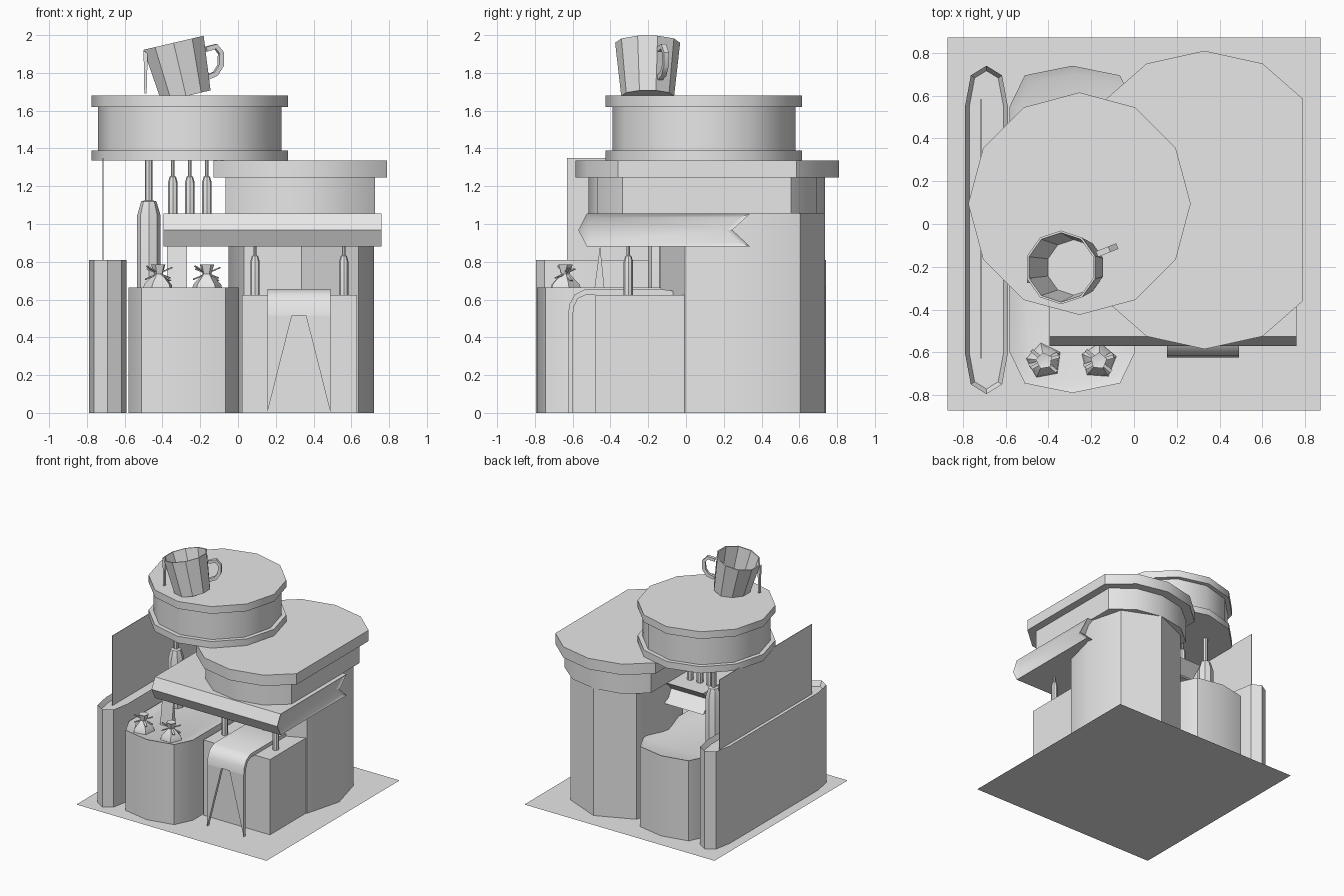
import bpy, bmesh, math
from mathutils import Matrix, Vector

old = bpy.data.objects.get("Cube")
if old:
    bpy.data.objects.remove(old, do_unlink=True)

grey = bpy.data.materials.new("plain_grey")
grey.use_nodes = True
grey.diffuse_color = (0.8, 0.8, 0.8, 1)
grey.node_tree.nodes["Principled BSDF"].inputs["Base Color"].default_value = (0.8, 0.8, 0.8, 1)


def finish(name, bm):
    """Turn a bmesh into a shaded object."""
    bmesh.ops.remove_doubles(bm, verts=bm.verts, dist=0.0001)
    bmesh.ops.recalc_face_normals(bm, faces=bm.faces)
    mesh = bpy.data.meshes.new(name)
    bm.to_mesh(mesh)
    bm.free()
    mesh.materials.append(grey)
    ob = bpy.data.objects.new(name, mesh)
    bpy.context.collection.objects.link(ob)
    bpy.ops.object.select_all(action='DESELECT')
    ob.select_set(True)
    bpy.context.view_layer.objects.active = ob
    bpy.ops.object.shade_smooth_by_angle(angle=math.radians(35))
    return ob


# Where the two outline coordinates and the depth go for each axis
PLACE = {'x': lambda a, b, d: (d, a, b),
         'y': lambda a, b, d: (a, d, b),
         'z': lambda a, b, d: (a, b, d)}


def prism(name, pts, lo, hi, axis='z', inset=0, depth=0, both=False):
    """Extrude an outline along an axis, with optional recessed ends."""
    bm = bmesh.new()
    put = PLACE[axis]
    base = [bm.verts.new(put(a, b, lo)) for a, b in pts]
    top = [bm.verts.new(put(a, b, hi)) for a, b in pts]
    ends = [bm.faces.new(top)] + [bm.faces.new(base[::-1])]
    n = len(pts)
    for i in range(n):
        j = (i + 1) % n
        bm.faces.new((base[i], base[j], top[j], top[i]))
    bmesh.ops.recalc_face_normals(bm, faces=bm.faces)
    if inset:
        for face in ends if both else ends[:1]:
            bmesh.ops.inset_region(bm, faces=[face], thickness=inset,
                                   depth=-depth, use_even_offset=True)
    return finish(name, bm)


def box(name, x0, x1, y0, y1, z0, z1):
    return prism(name, [(x0, y0), (x1, y0), (x1, y1), (x0, y1)], z0, z1)


def lathe(name, profile, sides, loc, tilt=0.0, turn=0.0):
    """Revolve (radius, height) points around a vertical or tilted axis."""
    bm = bmesh.new()
    rings = []
    for r, z in profile:
        count = sides if r > 0 else 1
        rings.append([bm.verts.new((r * math.cos(turn + math.tau * i / sides),
                                    r * math.sin(turn + math.tau * i / sides), z))
                      for i in range(count)])
    for a, b in zip(rings, rings[1:]):
        for i in range(sides):
            j = (i + 1) % sides
            corners = [a[i % len(a)], a[j % len(a)], b[j % len(b)], b[i % len(b)]]
            bm.faces.new(list(dict.fromkeys(corners)))
    bm.transform(Matrix.Translation(loc) @ Matrix.Rotation(tilt, 4, 'Y'))
    return finish(name, bm)


def capsule(cx, w, y0, y1, k, d1, d2):
    """Long outline with faceted round ends."""
    half = [(0, y0), (k * w, y0 + d1), (w, y0 + d2)]
    if y1 - d2 > y0 + d2 + 0.001:
        half.append((w, y1 - d2))
    half += [(k * w, y1 - d1), (0, y1)]
    return [(cx + x, y) for x, y in half] + [(cx - x, y) for x, y in half[-2:0:-1]]


# Ground sheet
bm = bmesh.new()
bmesh.ops.create_grid(bm, x_segments=1, y_segments=1, size=0.873)
finish("ground_sheet", bm)

# Main tower with overhanging top
prism("tower_base", capsule(0.335, 0.385, -0.135, 0.735, 0.79, 0.13, 0.435), 0, 1.055)
prism("tower_upper", capsule(0.33, 0.395, -0.515, 0.735, 0.58, 0.045, 0.18), 1.055, 1.245)
prism("tower_cap", capsule(0.33, 0.46, -0.585, 0.81, 0.59, 0.06, 0.225), 1.245, 1.335)

# Round upper drum with two flanges
R, r = 0.52, 0.485
lathe("upper_drum", [(0, 1.335), (R, 1.335), (R, 1.39), (r, 1.39), (r, 1.62),
                     (R, 1.62), (R, 1.68), (0, 1.68)], 12, (-0.255, 0.095, 0))

# Rounded side buildings with recessed tops
prism("low_tub", capsule(-0.288, 0.293, -0.79, 0.74, 0.76, 0.045, 0.19), 0, 0.665,
      inset=0.04, depth=0.015)
prism("side_tray", capsule(-0.69, 0.1, -0.795, 0.74, 0.73, 0.045, 0.19), 0, 0.81,
      inset=0.02, depth=0.04)
box("side_panel", -0.717, -0.713, -0.63, 0.585, 0.7, 1.35)

# Ribbon shaped slab with pointed front and notched back
prism("ribbon_slab", [(-0.57, 0.968), (-0.525, 0.88), (0.34, 0.88), (0.245, 0.968),
                      (0.34, 1.055), (-0.525, 1.055)], -0.395, 0.76, 'x',
      inset=0.022, depth=0.015, both=True)
prism("slab_wedge", [(-0.487, 0.64), (-0.43, 0.64), (-0.455, 0.885)], -0.375, -0.27, 'x')

# Front counter
box("counter", 0.02, 0.63, -0.48, 0.1, 0, 0.625)

# Cloth draped over the counter
prism("cloth_top", [(-0.065, 0.625), (-0.065, 0.645), (-0.13, 0.655), (-0.535, 0.655),
                    (-0.59, 0.625), (-0.617, 0.575), (-0.625, 0.515), (-0.6, 0.515),
                    (-0.592, 0.565), (-0.573, 0.605), (-0.53, 0.625)], 0.155, 0.49, 'x')
for side, sign in (("right", -1), ("left", 1)):
    mid = 0.3225
    prism("cloth_tail_" + side, [(mid + sign * 0.1675, 0.515), (mid + sign * 0.037, 0.515),
                                 (mid + sign * 0.1675, 0)], -0.625, -0.6, 'y')


# Bottle shaped posts
def bottle(name, x, y, z0, shoulder, z1, body, neck):
    slope = body * 1.2
    lathe(name, [(0, z0), (body, z0), (body, shoulder - slope),
                 (body * 0.65, shoulder), (neck, shoulder + 0.005), (neck, z1), (0, z1)],
          8, (x, y, 0))


for i, y in enumerate((-0.14, 0.31)):
    bottle(f"tall_bottle_{i + 1}", -0.472, y, 0.64, 1.12, 1.34, 0.062, 0.02)
for i, x in enumerate((-0.345, -0.255, -0.165)):
    bottle(f"slab_bottle_{i + 1}", x, 0.18, 1.05, 1.25, 1.34, 0.026, 0.009)
for i, x in enumerate((0.09, 0.56)):
    bottle(f"counter_bottle_{i + 1}", x, -0.305, 0.62, 0.83, 0.89, 0.025, 0.009)

# Tied sacks with ribbon ends
for i, x in enumerate((-0.42, -0.165)):
    lathe(f"sack_{i + 1}", [(0, 0.65), (0.085, 0.65), (0.078, 0.68), (0.024, 0.735),
                            (0.04, 0.785), (0, 0.775)], 5, (x, -0.64, 0), turn=0.5 + i)
    for k, (tilt, spin) in enumerate(((0.5, 0.5), (-0.4, 0.3), (0.3, -0.7))):
        bm = bmesh.new()
        bmesh.ops.create_cube(bm, size=1)
        bm.transform(Matrix.Translation((x, -0.64, 0.738)) @ Matrix.Rotation(spin, 4, 'Z')
                     @ Matrix.Rotation(tilt, 4, 'Y') @ Matrix.Diagonal((0.16, 0.016, 0.006, 1)))
        finish(f"sack_{i + 1}_tie_{k + 1}", bm)

# Tilted cup
lathe("cup", [(0, 0), (0.14, 0), (0.172, 0.29), (0.162, 0.29), (0.13, 0.03), (0, 0.03)],
      10, (-0.275, -0.203, 1.677), tilt=-0.23, turn=math.radians(18))

# Cup handle: square section swept along a bent path
path = [(-0.17, 1.925), (-0.118, 1.94), (-0.09, 1.905), (-0.092, 1.84), (-0.12, 1.795),
        (-0.165, 1.775)]
centres = [Vector((x, -0.2 + (x + 0.32) * 0.4, z)) for x, z in path]
across = Vector((-0.37, 0.93, 0)) * 0.014
bm = bmesh.new()
rings = []
for i, c in enumerate(centres):
    along = centres[min(i + 1, len(path) - 1)] - centres[max(i - 1, 0)]
    out = along.cross(across).normalized() * 0.013
    rings.append([bm.verts.new(c + across * a + out * b)
                  for a, b in ((1, 1), (-1, 1), (-1, -1), (1, -1))])
for a, b in zip(rings, rings[1:]):
    for i in range(4):
        j = (i + 1) % 4
        bm.faces.new((a[i], a[j], b[j], b[i]))
bm.faces.new(rings[0])
bm.faces.new(rings[-1])
finish("cup_handle", bm)

# Drip running from the lip
prism("drip", [(-0.5, 1.92), (-0.478, 1.9), (-0.484, 1.69), (-0.496, 1.69)],
      -0.275, -0.255, 'y')
